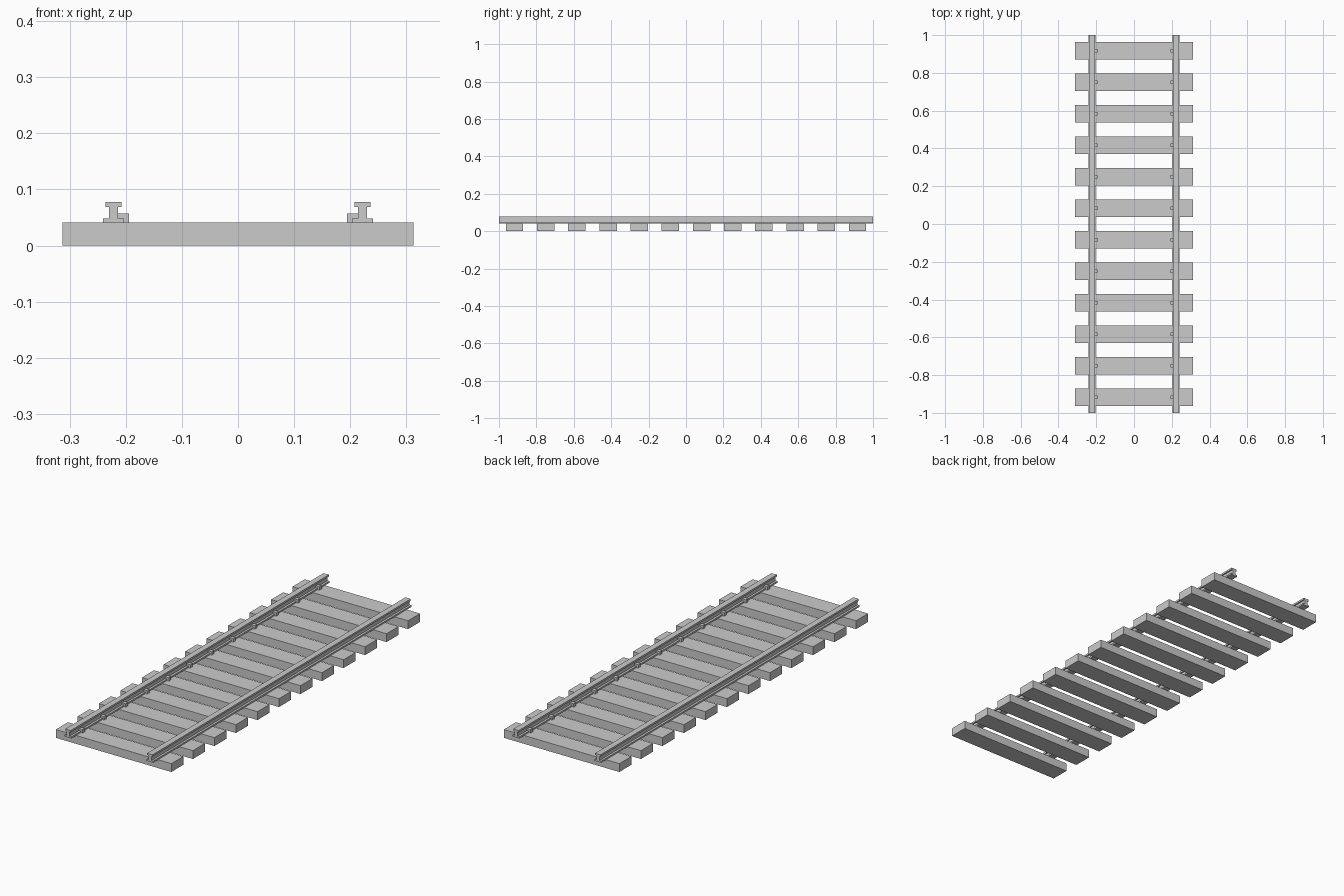
import bpy, bmesh

if "Cube" in bpy.data.objects:
    bpy.data.objects.remove(bpy.data.objects["Cube"])

TIE_TOP = 0.041
TIE_COUNT = 12
SPACING = 2.0 / TIE_COUNT
RAIL_X = 0.222
TIE_YS = [(i - (TIE_COUNT - 1) / 2) * SPACING for i in range(TIE_COUNT)]


def extrude_profile(name, points, length, y=0.0):
    """Solid made from an (x, z) outline, extruded along y and centred on y."""
    bm = bmesh.new()
    face = bm.faces.new([bm.verts.new((x, y - length / 2, z)) for x, z in points])
    out = bmesh.ops.extrude_face_region(bm, geom=[face])
    verts = [v for v in out["geom"] if isinstance(v, bmesh.types.BMVert)]
    bmesh.ops.translate(bm, verts=verts, vec=(0, length, 0))
    bmesh.ops.recalc_face_normals(bm, faces=bm.faces)
    mesh = bpy.data.meshes.new(name)
    bm.to_mesh(mesh)
    bm.free()
    obj = bpy.data.objects.new(name, mesh)
    bpy.context.collection.objects.link(obj)
    return obj


# Wooden ties
tie_outline = [(-0.313, 0), (0.313, 0), (0.313, TIE_TOP), (-0.313, TIE_TOP)]
for i, y in enumerate(TIE_YS):
    extrude_profile(f"tie_{i + 1}", tie_outline, 0.093, y)

# I-shaped rail half section: (half width, z) from foot to head
half = [(0.0185, 0.040), (0.0185, 0.048), (0.008, 0.048),
        (0.008, 0.069), (0.0145, 0.069), (0.0145, 0.078)]
section = half + [(-x, z) for x, z in reversed(half)]

# Hooked spike that grips the inner edge of the rail foot (offset towards centre)
spike = [(0.008, 0.048), (0.0185, 0.048), (0.0185, 0.040),
         (0.028, 0.040), (0.028, 0.057), (0.008, 0.057)]

for side, label in ((-1, "left"), (1, "right")):
    extrude_profile(f"{label}_rail",
                    [(side * RAIL_X + x, z) for x, z in section], 2.0)
    for i, y in enumerate(TIE_YS):
        extrude_profile(f"{label}_spike_{i + 1}",
                        [(side * (RAIL_X - x), z) for x, z in spike], 0.018, y)
